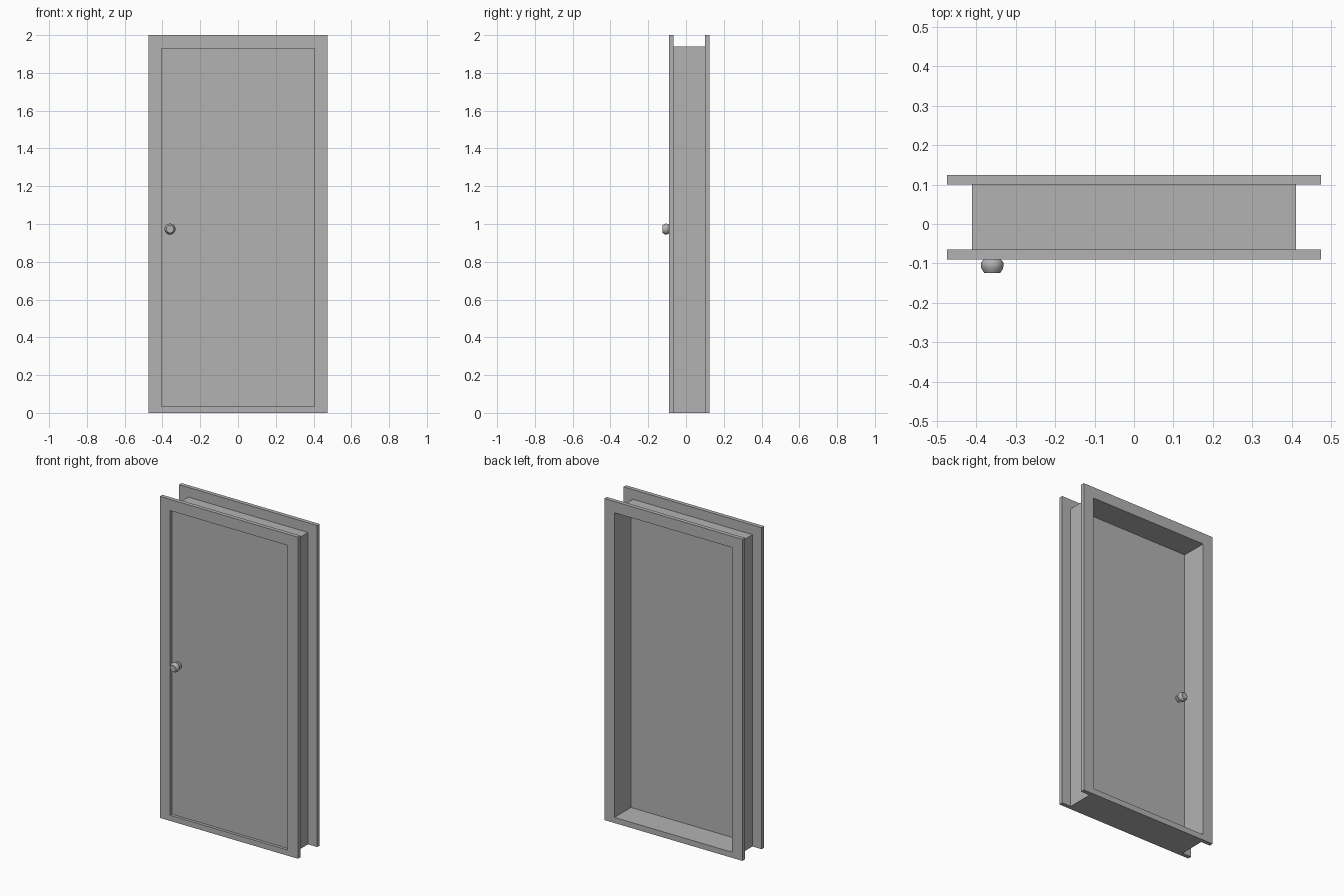
import bpy, bmesh, math
from mathutils import Matrix

cube = bpy.data.objects.get("Cube")
if cube:
    bpy.data.objects.remove(cube, do_unlink=True)

grey = bpy.data.materials.new("plain_grey")
grey.use_nodes = True
grey.diffuse_color = (0.45, 0.45, 0.45, 1)
bsdf = next(n for n in grey.node_tree.nodes if n.type == 'BSDF_PRINCIPLED')
bsdf.inputs["Base Color"].default_value = (0.45, 0.45, 0.45, 1)


def finish(name, bm):
    bmesh.ops.recalc_face_normals(bm, faces=bm.faces)
    mesh = bpy.data.meshes.new(name)
    bm.to_mesh(mesh)
    bm.free()
    mesh.materials.append(grey)
    obj = bpy.data.objects.new(name, mesh)
    bpy.context.collection.objects.link(obj)
    return obj


def rectangle(bm, half, low, high, y):
    return [bm.verts.new((x, y, z)) for x, z in
            ((-half, low), (half, low), (half, high), (-half, high))]


def ring(name, outer, inner, y0, y1):
    """Rectangular frame; outer and inner are (half width, bottom, top)."""
    bm = bmesh.new()
    loops = [rectangle(bm, *size, y) for size, y in
             ((outer, y0), (inner, y0), (inner, y1), (outer, y1))]
    for a, b in zip(loops, loops[1:] + loops[:1]):
        for i in range(4):
            j = (i + 1) % 4
            bm.faces.new((a[i], a[j], b[j], b[i]))
    return finish(name, bm)


OPENING = (0.405, 0.035, 1.93)
CASING = (0.475, 0, 2)
JAMB = (0.412, 0, 1.94)

# Casings on both wall faces, joined by the jamb and sill
ring("front_casing", CASING, OPENING, -0.09, -0.065)
ring("back_casing", CASING, OPENING, 0.10, 0.125)
ring("jamb_and_sill", JAMB, OPENING, -0.065, 0.10)

# Door leaf, slightly recessed from the front
LEAF_FRONT, LEAF_BACK = -0.072, -0.037
half, low, high = OPENING
bm = bmesh.new()
bmesh.ops.create_cube(bm, size=1, matrix=Matrix.Translation(
    (0, (LEAF_FRONT + LEAF_BACK) / 2, (low + high) / 2))
    @ Matrix.Diagonal((2 * half, LEAF_BACK - LEAF_FRONT, high - low, 1)))
finish("door_leaf", bm)

# Turned knobs on both sides: (radius, distance from the leaf)
PROFILE = ((0, 0), (0.022, 0), (0.022, 0.005), (0.012, 0.008), (0.012, 0.014),
           (0.023, 0.019), (0.028, 0.026), (0.029, 0.033), (0.027, 0.042),
           (0.020, 0.053), (0.017, 0.053), (0, 0.051))


def knob(name, surface, direction):
    bm = bmesh.new()
    verts = [bm.verts.new((r, direction * d, 0)) for r, d in PROFILE]
    edges = [bm.edges.new(pair) for pair in zip(verts, verts[1:])]
    bmesh.ops.spin(bm, geom=verts + edges, cent=(0, 0, 0), axis=(0, 1, 0),
                   angle=2 * math.pi, steps=24)
    bmesh.ops.remove_doubles(bm, verts=bm.verts, dist=0.0001)
    bmesh.ops.translate(bm, verts=bm.verts, vec=(-0.36, surface, 0.973))
    obj = finish(name, bm)
    bpy.ops.object.select_all(action='DESELECT')
    obj.select_set(True)
    bpy.context.view_layer.objects.active = obj
    bpy.ops.object.shade_smooth_by_angle(angle=math.radians(35))


knob("front_knob", LEAF_FRONT, -1)
knob("back_knob", LEAF_BACK, 1)
